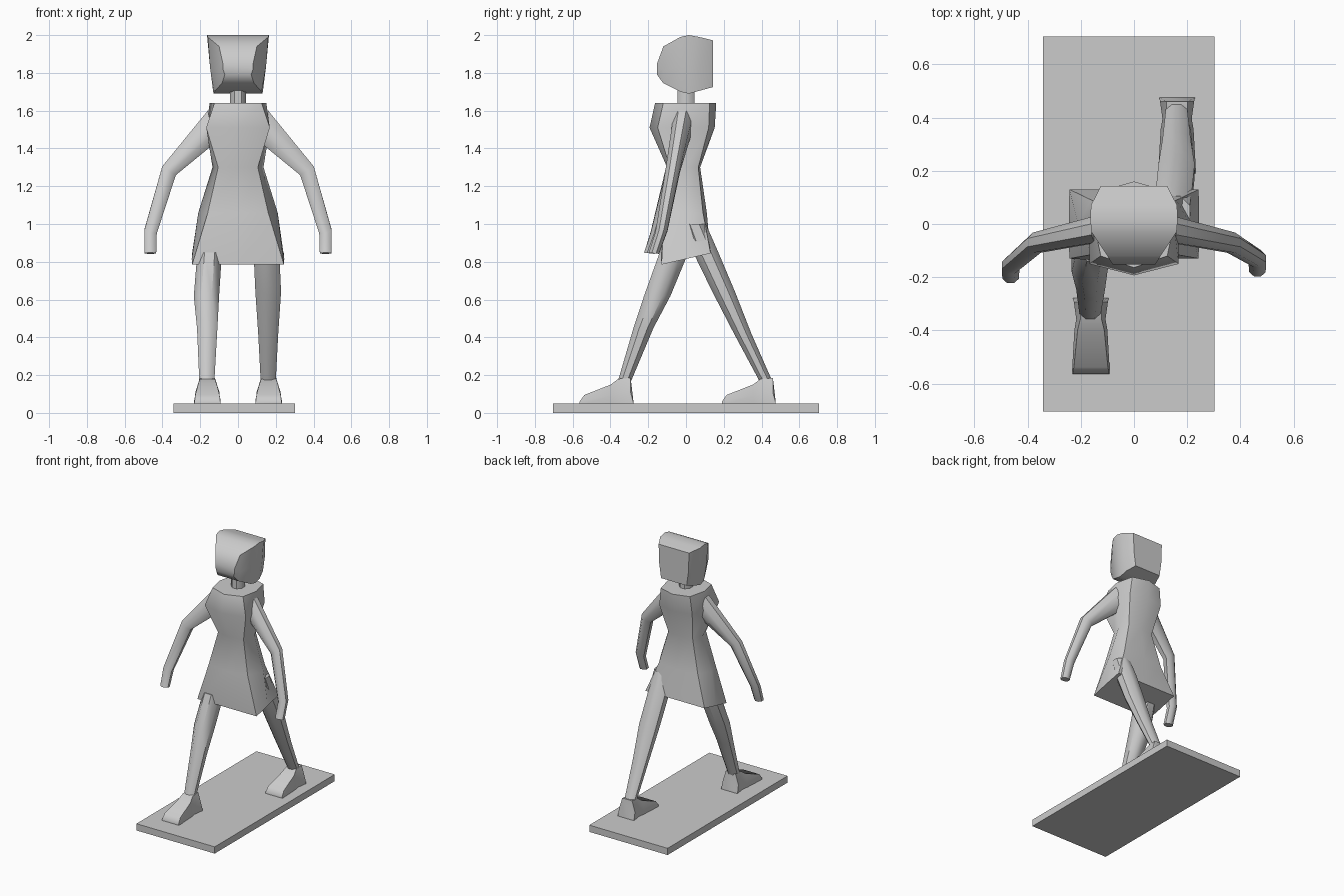
import bpy, bmesh, math
from mathutils import Vector


def loft(name, rings, angle=45):
    """Skin a list of equal-length point rings and cap both ends."""
    bm = bmesh.new()
    loops = [[bm.verts.new(p) for p in r] for r in rings]
    n = len(loops[0])
    for a, b in zip(loops, loops[1:]):
        for i in range(n):
            j = (i + 1) % n
            bm.faces.new((a[i], a[j], b[j], b[i]))
    bm.faces.new(loops[0][::-1])
    bm.faces.new(loops[-1])
    bmesh.ops.recalc_face_normals(bm, faces=bm.faces)
    me = bpy.data.meshes.new(name)
    bm.to_mesh(me)
    bm.free()
    ob = bpy.data.objects.new(name, me)
    bpy.context.collection.objects.link(ob)
    bpy.ops.object.select_all(action='DESELECT')
    ob.select_set(True)
    bpy.context.view_layer.objects.active = ob
    bpy.ops.object.shade_smooth_by_angle(angle=math.radians(angle))
    return ob


def octagon(c, u, v):
    """Eight-sided ring with flats at the ends of u and v."""
    k = 1 / math.cos(math.pi / 8)
    c, u, v = Vector(c), Vector(u), Vector(v)
    return [c + k * (u * math.cos(a) + v * math.sin(a))
            for a in (math.pi / 8 + i * math.pi / 4 for i in range(8))]


# Base slab
bpy.ops.mesh.primitive_cube_add(size=1, location=(-0.02, 0, 0.025))
base = bpy.context.object
base.name = "base"
base.scale = (0.644, 1.41, 0.05)


# Head: hexagonal sections from face to back of head
def head_ring(y, zb, zm, zt, wb, wm, wt):
    return [(-wb, y, zb), (wb, y, zb), (wm, y, zm),
            (wt, y, zt), (-wt, y, zt), (-wm, y, zm)]


loft("head", [
    head_ring(-0.153, 1.79, 1.82, 1.85, 0.07, 0.08, 0.08),
    head_ring(-0.12, 1.745, 1.82, 1.94, 0.085, 0.10, 0.10),
    head_ring(-0.03, 1.70, 1.83, 1.99, 0.125, 0.148, 0.16),
    head_ring(0.015, 1.69, 1.83, 2.00, 0.13, 0.148, 0.164),
    head_ring(0.07, 1.705, 1.83, 1.99, 0.13, 0.148, 0.162),
    head_ring(0.143, 1.725, 1.83, 1.972, 0.105, 0.12, 0.125)])

# Neck
loft("neck", [octagon((0, 0, z), (0.043, 0, 0), (0, 0.045, 0)) for z in (1.6, 1.73)])


# Torso and skirt: z front, z back, half width, front mid/corner y, back mid/corner y, corner x front/back
def torso_ring(zf, zb, w, fm, fc, bm_, bc, xf, xb):
    zm = (zf + zb) / 2
    return [(0, fm, zf), (xf, fc, zf), (w, 0, zm), (xb, bc, zb),
            (0, bm_, zb), (-xb, bc, zb), (-w, 0, zm), (-xf, fc, zf)]


loft("torso_and_skirt", [
    torso_ring(0.785, 0.845, 0.245, -0.13, -0.13, 0.13, 0.13, 0.243, 0.243),
    torso_ring(1.06, 1.06, 0.21, -0.145, -0.115, 0.11, 0.09, 0.16, 0.16),
    torso_ring(1.30, 1.30, 0.135, -0.10, -0.085, 0.075, 0.065, 0.105, 0.10),
    torso_ring(1.51, 1.51, 0.168, -0.193, -0.15, 0.152, 0.12, 0.168, 0.135),
    torso_ring(1.64, 1.64, 0.15, -0.164, -0.12, 0.16, 0.125, 0.125, 0.12)], 50)

# Arms: the left one swings slightly further forward
for name, s, dy in (("right_arm", -1, -0.025), ("left_arm", 1, 0)):
    loft(name, [
        octagon((s * 0.14, -0.02, 1.515), (s * 0.02, 0, 0.085), (0, 0.05, 0)),
        octagon((s * 0.365, -0.07, 1.282), (s * 0.036, 0, 0.023), (0, 0.038, 0)),
        octagon((s * 0.463, -0.13 + dy, 0.96), (s * 0.033, 0, 0.008), (0, 0.032, 0.005)),
        octagon((s * 0.464, -0.17 + dy, 0.845), (s * 0.031, 0, 0), (0, 0.027, -0.003))])

# Legs in mid stride: x, y, z, half width, half depth
legs = {
    "front_leg": [(-0.15, -0.063, 0.85, 0.065, 0.076), (-0.167, -0.152, 0.62, 0.067, 0.07),
                  (-0.163, -0.225, 0.45, 0.054, 0.053), (-0.165, -0.325, 0.17, 0.04, 0.035)],
    "back_leg": [(0.15, 0.045, 1.0, 0.06, 0.06), (0.15, 0.10, 0.86, 0.068, 0.067),
                 (0.16, 0.20, 0.64, 0.068, 0.06), (0.16, 0.30, 0.42, 0.053, 0.046),
                 (0.16, 0.422, 0.17, 0.04, 0.034)]}
for name, secs in legs.items():
    loft(name, [octagon((x, y, z), (w, 0, 0), (0, d, 0)) for x, y, z, w, d in secs])

# Feet: sections from toe to heel (y offset, top z, bottom and top half widths)
foot = [(-0.285, 0.06, 0.07, 0.068), (-0.26, 0.095, 0.07, 0.064), (-0.12, 0.15, 0.062, 0.05),
        (-0.08, 0.18, 0.055, 0.04), (-0.015, 0.185, 0.064, 0.04), (0, 0.05, 0.067, 0.064)]
for name, cx, cy in (("front_foot", -0.162, -0.278), ("back_foot", 0.162, 0.475)):
    rings = []
    for dy, zt, wb, wt in foot:
        zt = max(zt, 0.058)
        zm = 0.045 + (zt - 0.045) * 0.45
        y = cy + dy
        rings.append([(cx - wb, y, 0.045), (cx + wb, y, 0.045), (cx + wb, y, zm),
                      (cx + wt, y, zt), (cx - wt, y, zt), (cx - wb, y, zm)])
    loft(name, rings)
